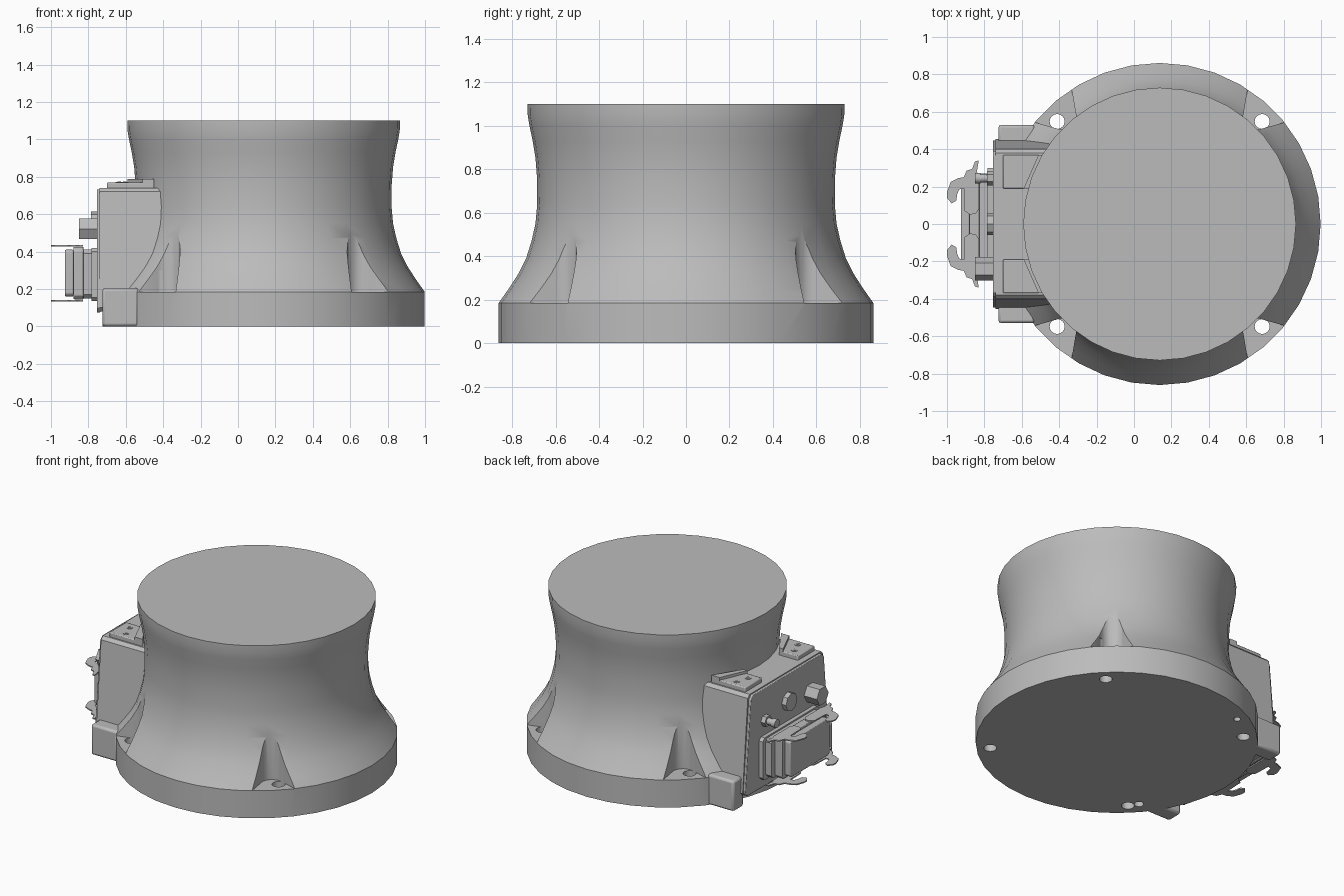
import bpy, bmesh, math

if "Cube" in bpy.data.objects:
    bpy.data.objects.remove(bpy.data.objects["Cube"])

CX, R = 0.137, 0.861
grey = bpy.data.materials.new("plain_grey")
grey.diffuse_color = (0.5, 0.5, 0.5, 1)
grey.use_nodes = True
grey.node_tree.nodes["Principled BSDF"].inputs["Base Color"].default_value = grey.diffuse_color


def finish(name, bm, bevel=0.0, segments=2):
    bmesh.ops.recalc_face_normals(bm, faces=bm.faces)
    me = bpy.data.meshes.new(name)
    bm.to_mesh(me)
    bm.free()
    me.materials.append(grey)
    ob = bpy.data.objects.new(name, me)
    bpy.context.collection.objects.link(ob)
    if bevel:
        m = ob.modifiers.new("bevel", 'BEVEL')
        m.width, m.segments, m.limit_method = bevel, segments, 'ANGLE'
    return ob


def prism(name, pts, axis, a, b, bevel=0.0):
    """Extrude a 2D outline: axis 'x' takes (y, z) points, axis 'z' takes (x, y)."""
    bm = bmesh.new()
    put = (lambda p, h: (h, p[0], p[1])) if axis == 'x' else (lambda p, h: (p[0], p[1], h))
    lo = [bm.verts.new(put(p, a)) for p in pts]
    hi = [bm.verts.new(put(p, b)) for p in pts]
    bm.faces.new(lo)
    bm.faces.new(hi)
    for i in range(len(pts)):
        j = (i + 1) % len(pts)
        bm.faces.new((lo[i], lo[j], hi[j], hi[i]))
    return finish(name, bm, bevel)


def circle(cx, cy, r, n):
    return [(cx + r * math.cos(2 * math.pi * i / n), cy + r * math.sin(2 * math.pi * i / n))
            for i in range(n)]


def rect(x0, x1, y0, y1, c=0.0):
    """Rectangle with optional cut corners."""
    if not c:
        return [(x0, y0), (x1, y0), (x1, y1), (x0, y1)]
    return [(x0 + c, y0), (x1 - c, y0), (x1, y0 + c), (x1, y1 - c),
            (x1 - c, y1), (x0 + c, y1), (x0, y1 - c), (x0, y0 + c)]


def activate(ob):
    bpy.ops.object.select_all(action='DESELECT')
    ob.select_set(True)
    bpy.context.view_layer.objects.active = ob


def cut(ob, cutter):
    m = ob.modifiers.new("cut", 'BOOLEAN')
    m.operation, m.object, m.solver = 'DIFFERENCE', cutter, 'EXACT'
    activate(ob)
    bpy.ops.object.modifier_apply(modifier=m.name)
    bpy.data.objects.remove(cutter)


# Waisted pedestal: a revolved profile
profile = [(R, 0), (R, 0.185), (0.815, 0.25), (0.77, 0.32), (0.735, 0.39), (0.71, 0.47),
           (0.692, 0.55), (0.684, 0.64), (0.685, 0.76), (0.692, 0.85), (0.705, 0.93),
           (0.72, 1.0), (0.728, 1.05), (0.729, 1.1)]
N = 36
bm = bmesh.new()
rings = [[bm.verts.new((x, y, z)) for x, y in circle(CX, 0, r, N)] for r, z in profile]
bm.faces.new(rings[0])
bm.faces.new(rings[-1])
for lo, hi in zip(rings, rings[1:]):
    for i in range(N):
        j = (i + 1) % N
        bm.faces.new((lo[i], lo[j], hi[j], hi[i]))
pedestal = finish("pedestal_body", bm)

# Four bolt pockets with through holes
arc = [math.radians(115 + 130 * i / 10) for i in range(11)]
pocket = [(0.775 + 0.072 * math.cos(a), 0.072 * math.sin(a)) for a in arc]
pocket += [(0.95, -0.195), (0.95, 0.195)]
ca, sa = math.cos(math.radians(48)), math.sin(math.radians(48))
for sx in (1, -1):
    for sy in (1, -1):
        pts = [(CX + sx * (u * ca - v * sa), sy * (u * sa + v * ca)) for u, v in pocket]
        cut(pedestal, prism("pocket_cutter", pts, 'z', 0.185, 0.75))
        cut(pedestal, prism("hole_cutter", circle(CX + sx * 0.548, sy * 0.548, 0.04, 16),
                            'z', -0.1, 0.3))
# Two small locating holes underneath
for x, y, r in ((-0.243, 0.689, 0.022), (-0.45, -0.49, 0.03)):
    cut(pedestal, prism("pin_cutter", circle(x, y, r, 12), 'z', -0.1, 0.1))

# Connection box with sloping sides, and its cover plate
def trapezoid(wb, wt, zb, zt, c):
    return [(-wb + c, zb), (wb - c, zb), (wb, zb + c), (wt, zt - c),
            (wt - c, zt), (-wt + c, zt), (-wt, zt - c), (-wb, zb + c)]

prism("connection_box", trapezoid(0.455, 0.40, 0.08, 0.74, 0.02), 'x', -0.74, -0.3)
prism("cover_plate", trapezoid(0.448, 0.39, 0.075, 0.733, 0.025), 'x', -0.755, -0.735, 0.004)

for s, side in ((1, "back"), (-1, "front")):
    # Feet at both ends of the box
    ys = sorted((s * 0.42, s * 0.53))
    prism("box_foot_" + side, rect(-0.725, -0.53, *ys), 'z', 0, 0.205, 0.015)
    # Lugs on top of the box, each with a raised strip and two screws
    lug = [(-0.70, 0.37), (-0.48, 0.37), (-0.565, 0.19), (-0.70, 0.19)]
    strip = [(-0.59, 0.19), (-0.56, 0.19), (-0.45, 0.37), (-0.51, 0.37)]
    prism("box_lug_" + side, [(x, s * y) for x, y in lug], 'z', 0.70, 0.77, 0.006)
    prism("lug_strip_" + side, [(x, s * y) for x, y in strip], 'z', 0.70, 0.788)
    for x, y in ((-0.605, 0.325), (-0.635, 0.245)):
        prism("lug_screw_" + side, circle(x, s * y, 0.02, 12), 'z', 0.76, 0.773)
        prism("screw_socket_" + side, circle(x, s * y, 0.01, 6), 'z', 0.765, 0.776)

# Fittings above the plug: valve, hex plug, hex nut
prism("valve_stem", circle(0.245, 0.52, 0.022, 16), 'x', -0.85, -0.75)
prism("valve_collar", circle(0.245, 0.52, 0.038, 6), 'x', -0.785, -0.75)
prism("valve_tip", circle(0.245, 0.52, 0.028, 16), 'x', -0.85, -0.82)
prism("hex_plug", circle(0, 0.555, 0.06, 8), 'x', -0.787, -0.75)
prism("hex_nut", circle(-0.24, 0.522, 0.063, 6), 'x', -0.85, -0.75)

# Plug connector: stacked blocks out from the plate
prism("plug_flange", rect(-0.30, 0.30, 0.135, 0.42, 0.02), 'x', -0.782, -0.75)
prism("plug_socket", rect(-0.27, 0.27, 0.15, 0.41, 0.02), 'x', -0.825, -0.78)
prism("plug_rim", rect(-0.235, 0.235, 0.145, 0.425, 0.02), 'x', -0.88, -0.825, 0.005)
prism("plug_hood", rect(-0.21, 0.21, 0.16, 0.41, 0.015), 'x', -0.925, -0.88, 0.006)

# Four thin hooked latches, above and below the plug
latch = [(-0.83, 0.08), (-0.845, 0.057), (-0.875, 0.05), (-0.905, 0.07), (-0.91, 0.19),
         (-0.935, 0.185), (-0.945, 0.16), (-0.95, 0.125), (-0.975, 0.11), (-1.0, 0.14),
         (-1.0, 0.17), (-0.98, 0.225), (-0.94, 0.245), (-0.91, 0.25), (-0.895, 0.285),
         (-0.865, 0.295), (-0.85, 0.335), (-0.83, 0.34), (-0.84, 0.28), (-0.83, 0.25)]
for s in (1, -1):
    for name, z in (("upper_latch", 0.427), ("lower_latch", 0.133)):
        prism(name, [(x, s * y) for x, y in latch], 'z', z, z + 0.008)

# Smooth the curved surfaces, keep the edges sharp
for ob in list(bpy.context.scene.objects):
    activate(ob)
    bpy.ops.object.shade_smooth_by_angle(angle=math.radians(28))
